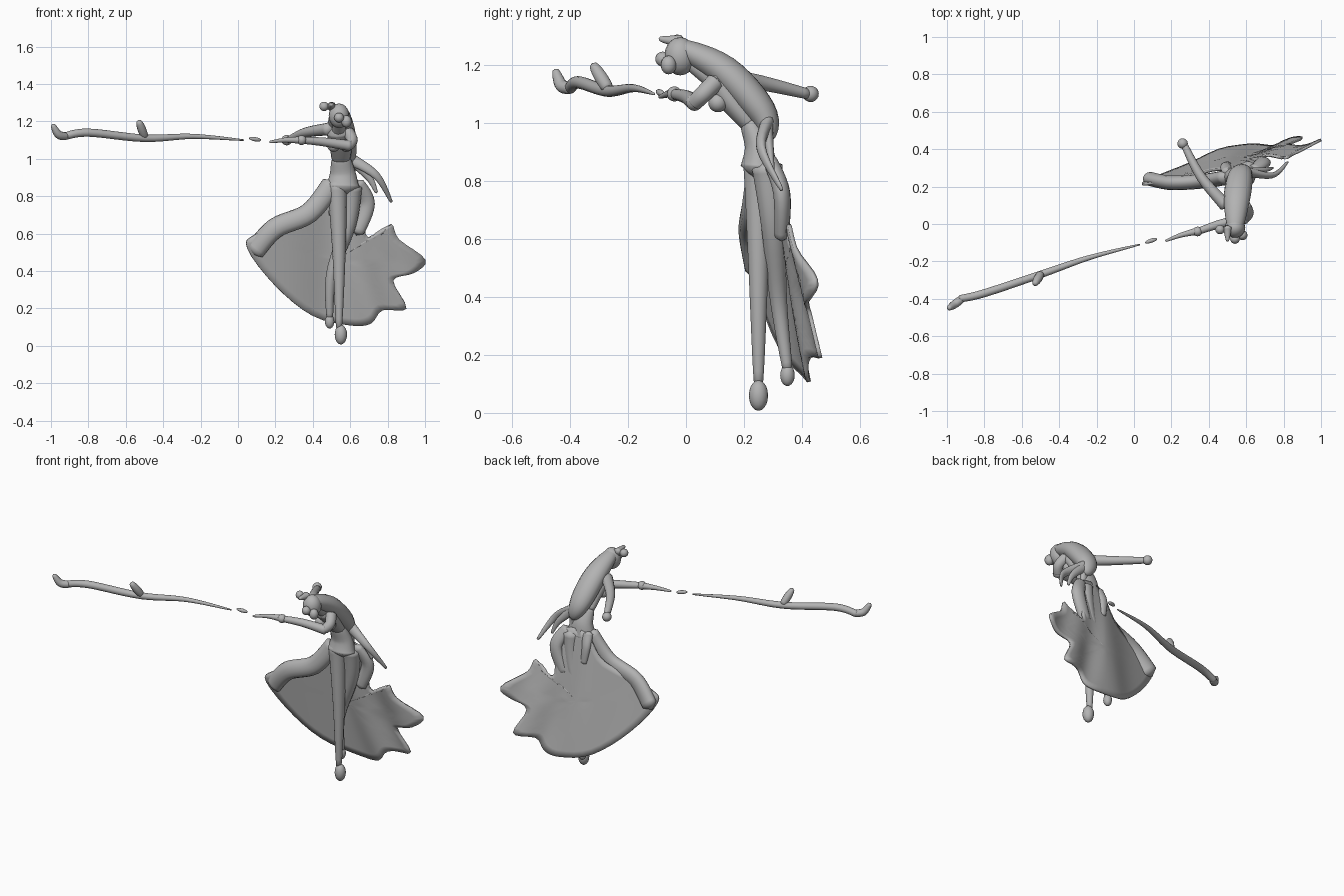
import bpy, bmesh, math
from mathutils import Vector

default_cube = bpy.data.objects.get("Cube")
if default_cube:
    bpy.data.objects.remove(default_cube)

shade = (.45, .45, .45, 1)
grey = bpy.data.materials.new("stone grey")
grey.use_nodes = True
grey.diffuse_color = shade
grey.node_tree.nodes["Principled BSDF"].inputs["Base Color"].default_value = shade


def finish(name, bm):
    """Turn a bmesh into a smooth grey object."""
    bmesh.ops.recalc_face_normals(bm, faces=bm.faces)
    mesh = bpy.data.meshes.new(name)
    bm.to_mesh(mesh)
    bm.free()
    mesh.materials.append(grey)
    mesh.shade_smooth()
    obj = bpy.data.objects.new(name, mesh)
    bpy.context.collection.objects.link(obj)
    return obj


def spline(points, steps, closed=False):
    """Smooth curve through a few points."""
    points = [Vector(point) for point in points]
    count = len(points)

    def pick(index):
        return points[index % count if closed else max(0, min(count - 1, index))]

    curve = []
    for index in range(count if closed else count - 1):
        before, start, end, after = (pick(index + offset) for offset in range(-1, 3))
        for step in range(steps):
            t = step / steps
            blend = start.lerp(end, t)
            leave = (end - before) / 2 - (end - start)
            arrive = (after - start) / 2 - (end - start)
            curve.append(blend + t * (1 - t) * (leave * (1 - t) - arrive * t))
    return curve if closed else curve + [points[-1]]


def tube(name, points, start, end, flat=1, swell=0, sides=14):
    """Round-ended limb that tapers from start to end radius; swell thickens its middle."""
    path = spline(points, 6)
    last = len(path) - 1
    bm = bmesh.new()
    rings, across = [], None
    for index, centre in enumerate(path):
        t = index / last
        radius = start + (end - start) * t + swell * math.sin(math.pi * t)
        along = (path[min(index + 1, last)] - path[max(index - 1, 0)]).normalized()
        if across is None:
            across = Vector((0, 0, 1)) if abs(along.x) > .9 else Vector((1, 0, 0))
        across = (across - along * across.dot(along)).normalized()
        depth = along.cross(across) * flat
        angles = [math.tau * side / sides for side in range(sides)]
        rings.append([bm.verts.new(centre + radius * (math.cos(a) * across + math.sin(a) * depth))
                      for a in angles])
        if index in (0, last):
            pole = bm.verts.new(centre + along * radius * (.6 if index else -.6))
            for side in range(sides):
                bm.faces.new((rings[-1][side], rings[-1][side - 1], pole))
    for lower, upper in zip(rings, rings[1:]):
        for side in range(sides):
            bm.faces.new((lower[side - 1], lower[side], upper[side], upper[side - 1]))
    return finish(name, bm)


def ball(name, location, radius, stretch=1):
    """Small sphere, stretched along z."""
    bm = bmesh.new()
    bmesh.ops.create_uvsphere(bm, u_segments=16, v_segments=10, radius=radius)
    bmesh.ops.scale(bm, vec=(1, 1, stretch), verts=bm.verts)
    bmesh.ops.translate(bm, vec=location, verts=bm.verts)
    return finish(name, bm)


# Torso: hips narrow to the waist, then widen to the shoulders
waist, chest = (.55, .22, 1), (.54, .1, 1.15)
hip = Vector((.56, .25, .85))
tube("hips_and_waist", [hip, (.56, .25, .92), waist], .09, .05, flat=.7)
tube("chest", [waist, (.55, .16, 1.07), chest], .05, .07, flat=.7)
tube("neck", [chest, (.54, 0, 1.22)], .04, .025)
for side, x in (("right", .51), ("left", .58)):
    ball(side + "_bust", (x, .11, 1.07), .033)

# Head with buns and a crest
ball("head", (.54, -.02, 1.23), .055, stretch=1.2)
ball("right_hair_bun", (.46, -.03, 1.28), .025)
ball("left_hair_bun", (.58, -.06, 1.2), .027, stretch=1.2)
ball("face_ornament", (.54, -.08, 1.22), .026)
tube("crest", [(.5, -.02, 1.28), (.5, -.09, 1.29)], .025, .008)

# Swept hair ending in loose locks
hair_end = (.6, .28, 1)
tube("hair", [(.54, -.02, 1.26), (.55, .13, 1.18), (.57, .26, 1.04), (.6, .29, .95)],
     .04, .025, flat=.8, swell=.04)
tube("long_lock", [hair_end, (.74, .26, .91), (.82, .33, .77)], .035, .008, flat=.7)
tube("middle_lock", [hair_end, (.7, .29, .9), (.74, .3, .82)], .03, .008, flat=.7)
tube("short_lock", [hair_end, (.61, .28, .9), (.64, .31, .83)], .03, .008, flat=.7)

# Right arm trails backwards, left arm crosses the chest
tube("right_arm", [(.49, .1, 1.16), (.36, .25, 1.14), (.27, .42, 1.1)], .035, .018)
ball("right_hand", (.26, .43, 1.1), .028)
tube("left_upper_arm", [(.59, .1, 1.14), (.61, .06, 1.1), (.59, .03, 1.07)], .033, .028)
tube("left_forearm", [(.6, .03, 1.07), (.46, 0, 1.09), (.34, -.04, 1.1)], .029, .018)
ball("left_hand", (.34, -.04, 1.1), .026)
tube("staff_grip", [(.33, -.04, 1.1), (.25, -.06, 1.1), (.17, -.09, 1.09)], .02, .006)

# Gnarled staff with a side twig and a loose splinter
tube("staff_shaft", [(-.93, -.4, 1.12), (-.8, -.37, 1.14), (-.5, -.27, 1.11), (-.24, -.18, 1.12),
                     (.03, -.11, 1.1)], .02, .004, swell=.008)
tube("staff_hook", [(-.92, -.4, 1.12), (-.96, -.43, 1.13), (-.99, -.45, 1.18)], .02, .012, swell=.006)
tube("staff_twig", [(-.5, -.27, 1.12), (-.53, -.32, 1.2)], .02, .014, swell=.006)
tube("staff_splinter", [(.06, -.1, 1.11), (.12, -.08, 1.1)], .003, .006, swell=.007)

# Crossed legs
tube("right_leg", [(.53, .25, .87), (.54, .25, .5), (.54, .25, .1)], .055, .016)
ball("right_foot", (.55, .25, .06), .033, stretch=1.6)
tube("left_leg", [(.61, .28, .85), (.59, .3, .65), (.5, .32, .38), (.49, .35, .15)], .055, .017)
ball("left_foot", (.49, .35, .13), .025, stretch=1.5)

# Rolled cloth swept off each hip
tube("right_skirt_roll", [(.5, .25, .86), (.38, .23, .71), (.2, .22, .63), (.09, .24, .51)],
     .055, .055, flat=.7)
tube("left_skirt_roll", [(.64, .29, .87), (.69, .33, .76), (.64, .33, .61)],
     .035, .035, flat=.7, swell=.007)
tube("right_hip_fold", [(.5, .28, .87), (.49, .31, .8), (.5, .32, .7)], .035, .02, flat=.7)

# Billowing skirt with a ragged hem, given as (x, z)
hem = [(.5, .88), (.38, .72), (.1, .6), (.05, .52), (.2, .32), (.4, .16), (.6, .11), (.71, .12),
       (.77, .19), (.9, .2), (.83, .35), (.94, .39), (1, .46), (.86, .57), (.82, .65), (.76, .59),
       (.68, .6), (.7, .8), (.65, .88)]
middle = Vector((.52, .46))
outline = spline(hem, 4, closed=True)


def cloth(point):
    """Lean the cloth back towards its left and its hem, with folds."""
    x, z = point
    lean = .29 + .22 * (x - .5) - .155 * (z - .7)
    billow = .03 * math.exp(-((x - .48) / .13) ** 2)
    pleats = .014 * math.sin(22 * x + 9 * z) * min(1, max(0, 4 * x - 2))
    return Vector((x, lean + billow + pleats, z))


layers = 9
bm = bmesh.new()
hub = bm.verts.new(cloth(middle))
rings = [[bm.verts.new(cloth(middle.lerp(point, layer / layers))) for point in outline]
         for layer in range(1, layers + 1)]
for side in range(len(outline)):
    bm.faces.new((hub, rings[0][side - 1], rings[0][side]))
    for inner, outer in zip(rings, rings[1:]):
        bm.faces.new((inner[side - 1], outer[side - 1], outer[side], inner[side]))
skirt = finish("skirt", bm)
thickness = skirt.modifiers.new("thickness", "SOLIDIFY")
thickness.thickness = .014
thickness.offset = 0
